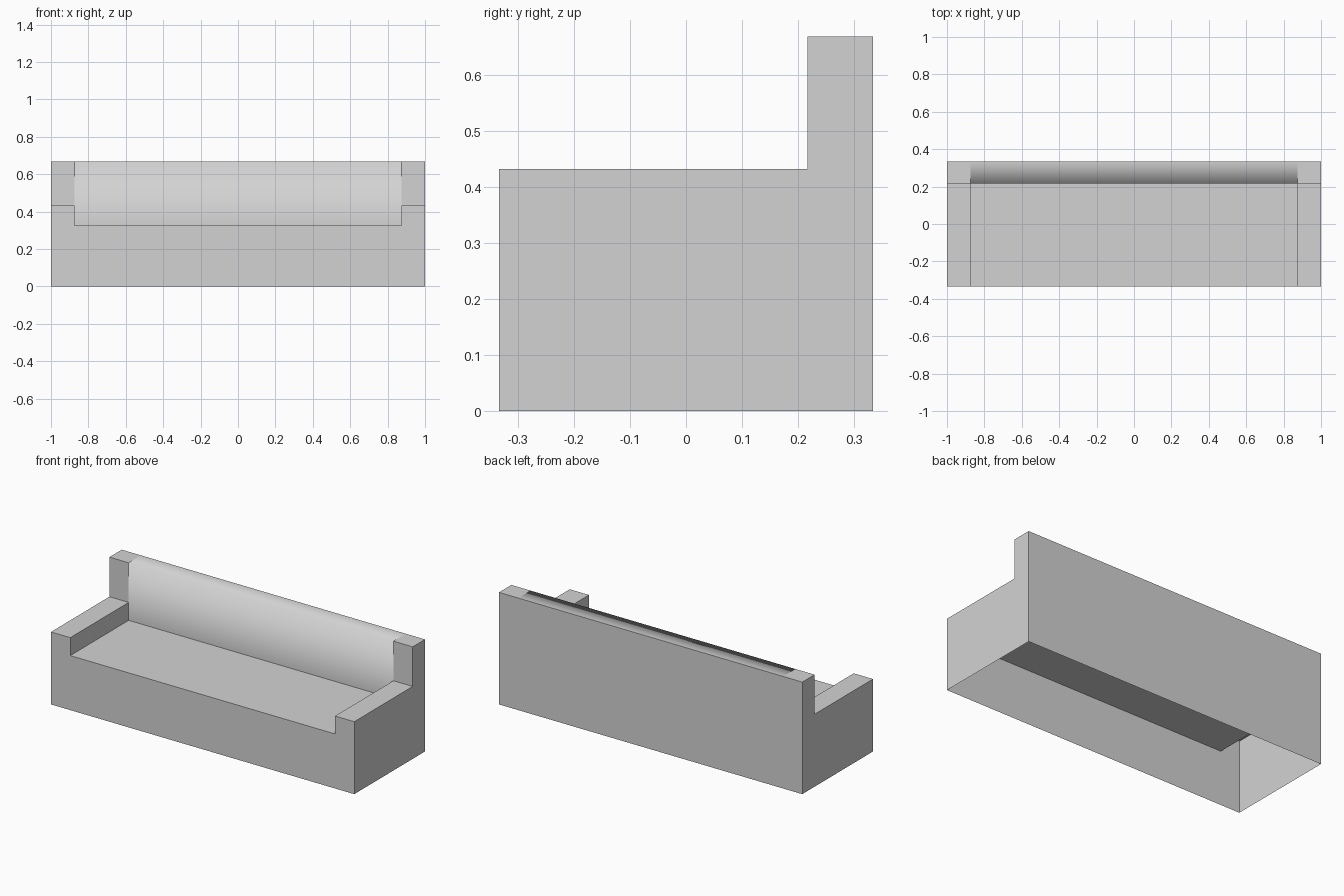
import bpy
import bmesh

cube = bpy.data.objects.get("Cube")
if cube:
    bpy.data.objects.remove(cube, do_unlink=True)

# Main dimensions
HALF_W, HALF_D = 1.0, 0.333
ARM_X = 0.873
BACK_Y = 0.217
SEAT_Z, ARM_Z, TOP_Z = 0.325, 0.432, 0.668

grey = bpy.data.materials.new("plain_grey")
grey.use_nodes = True
grey.diffuse_color = (0.65, 0.65, 0.65, 1)
grey.node_tree.nodes["Principled BSDF"].inputs["Base Color"].default_value = (0.65, 0.65, 0.65, 1)


def profile(front_z):
    """Side outline from the front foot, over the back, to the rear foot."""
    return [(-HALF_D, 0), (-HALF_D, front_z), (BACK_Y, front_z),
            (BACK_Y, TOP_Z), (HALF_D, TOP_Z), (HALF_D, 0)]


def sweep(bm, outline, x0, x1):
    """Stretch an outline along x as an open sheet; returns both rims."""
    rims = [[bm.verts.new((x, y, z)) for y, z in outline] for x in (x0, x1)]
    a, b = rims
    for i in range(len(outline) - 1):
        bm.faces.new((a[i], b[i], b[i + 1], a[i + 1]))
    return a, b


def finish(bm, name):
    mesh = bpy.data.meshes.new(name)
    bm.to_mesh(mesh)
    bm.free()
    mesh.materials.append(grey)
    obj = bpy.data.objects.new(name, mesh)
    bpy.context.scene.collection.objects.link(obj)
    return obj


# Seat, front panel and backrest, with a softly shaded top front edge
bm = bmesh.new()
rim_a, rim_b = sweep(bm, profile(SEAT_Z), -ARM_X, ARM_X)
for face in bm.faces:
    face.smooth = True
for edge in bm.edges:
    edge.smooth = False
bm.edges.get((rim_a[3], rim_b[3])).smooth = True
finish(bm, "seat_and_backrest")

# Arms: swept sheet, outer end panel and the inner side above the seat
for name, side in (("left_arm", 1), ("right_arm", -1)):
    bm = bmesh.new()
    inner, outer = sweep(bm, profile(ARM_Z), ARM_X, HALF_W)
    bm.faces.new(reversed(outer))
    low = [bm.verts.new((ARM_X, y, SEAT_Z)) for y in (BACK_Y, -HALF_D)]
    bm.faces.new((inner[1], inner[2], *low))
    if side < 0:
        bmesh.ops.scale(bm, vec=(-1, 1, 1), verts=bm.verts)
        bmesh.ops.reverse_faces(bm, faces=bm.faces)
    finish(bm, name)
